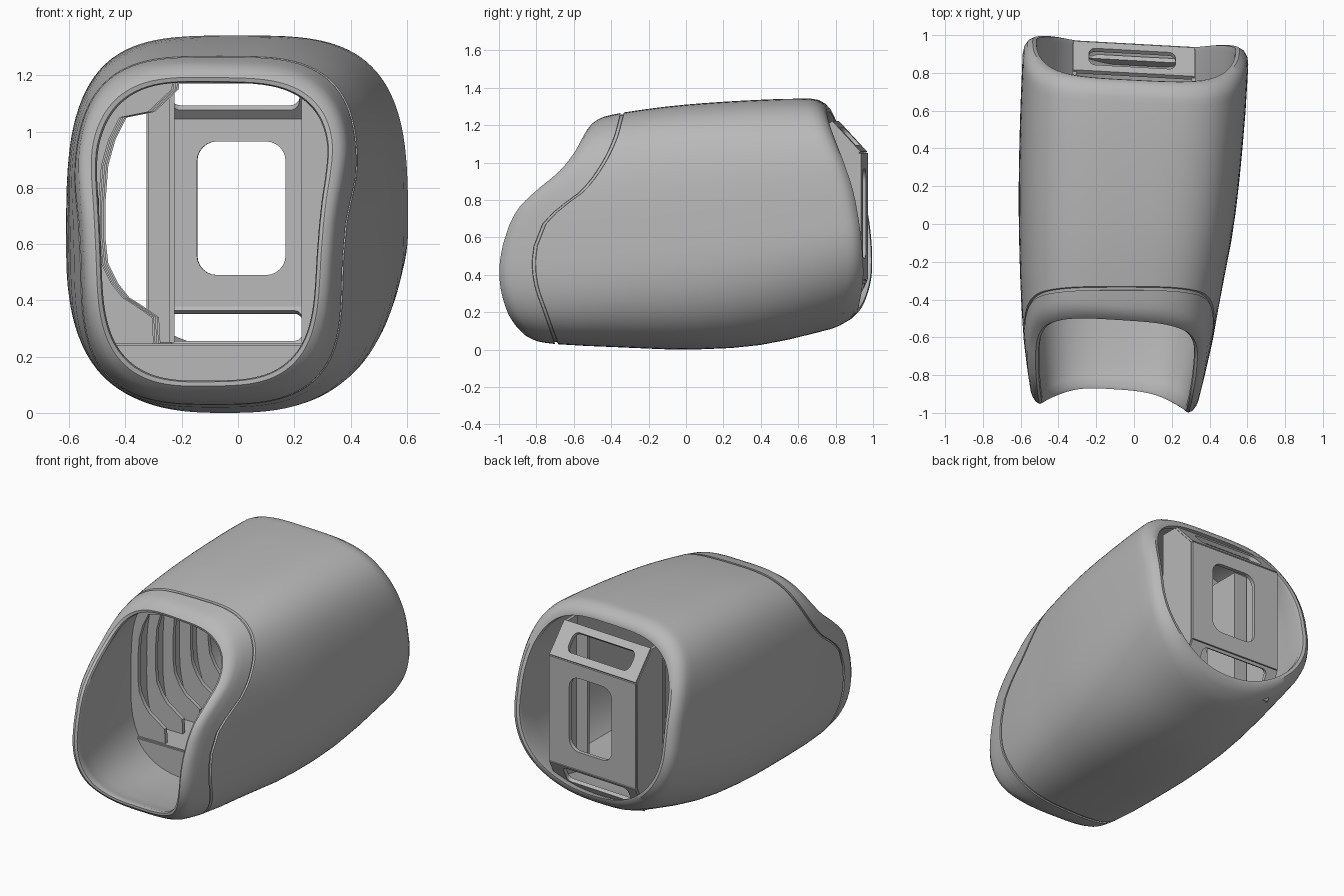
import bpy, bmesh, math
from mathutils import Vector

cube = bpy.data.objects.get("Cube")
if cube:
    bpy.data.objects.remove(cube, do_unlink=True)

grey = bpy.data.materials.new("plain_grey")
grey.use_nodes = True
grey.diffuse_color = (0.48, 0.48, 0.48, 1)
grey.node_tree.nodes["Principled BSDF"].inputs["Base Color"].default_value = grey.diffuse_color


def curve(*pts):
    """Smooth function through (input, output) pairs, constant outside them."""
    n = len(pts)
    slope = []
    for i in range(n):
        a, b = pts[max(i - 1, 0)], pts[min(i + 1, n - 1)]
        slope.append((b[1] - a[1]) / (b[0] - a[0]))

    def value(t):
        if t <= pts[0][0]:
            return pts[0][1]
        for i in range(n - 1):
            (t0, v0), (t1, v1) = pts[i], pts[i + 1]
            if t <= t1:
                w = t1 - t0
                s = (t - t0) / w
                return (v0 * (1 + 2 * s) * (1 - s) ** 2 + v1 * s * s * (3 - 2 * s)
                        + w * slope[i] * s * (1 - s) ** 2 - w * slope[i + 1] * s * s * (1 - s))
        return pts[-1][1]
    return value


# Body outline along y
top = curve((-1, 1.14), (-.52, 1.225), (-.35, 1.265), (0, 1.31), (.5, 1.34), (.8, 1.34))
bottom = curve((-1, .09), (-.85, .055), (-.7, .03), (-.3, .01), (0, 0), (.4, .025), (.85, .13), (1, .18))
side_a = curve((-1, -.53), (-.6, -.585), (0, -.61), (.5, -.605), (1, -.585))
side_b = curve((-1, .325), (-.8, .375), (-.6, .42), (-.4, .455), (0, .53), (.5, .583), (.9, .608), (1, .61))
# Front edge, seam and back edge as y by height
front_edge = curve((.05, -.87), (.2, -.96), (.4, -1), (.6, -.97), (.75, -.9), (.85, -.8),
                   (.95, -.68), (1.05, -.6), (1.15, -.55), (1.22, -.52))
seam_edge = curve((.03, -.69), (.2, -.75), (.35, -.8), (.5, -.81), (.65, -.77), (.75, -.68),
                  (.85, -.55), (.98, -.45), (1.12, -.38), (1.26, -.34))
back_edge = curve((.12, .89), (.2, .95), (.35, .995), (.5, 1), (.7, .98), (.85, .95),
                  (1, .9), (1.1, .86), (1.2, .82), (1.32, .78))


def section(y, angle, inset):
    """Point on the rounded-box cross-section."""
    c, s = math.cos(angle), math.sin(angle)
    low, high = bottom(y), top(y)
    mid = low + .45 * (high - low)
    n = 3.5 if s > 0 else 2.65 - .5 * y
    half = (side_b(y) - side_a(y)) / 2 - inset
    rise = (high - mid if s > 0 else mid - low) - inset
    x = (side_a(y) + side_b(y)) / 2 + half * math.copysign(abs(c) ** (2 / n), c)
    return x, mid + rise * math.copysign(abs(s) ** (2 / n), s)


def shell_point(angle, station, shift, inset):
    """station: 0 front edge, 1 seam, 2 back edge."""
    y = (station - 1) * .8
    for _ in range(8):
        x, z = section(y, angle, inset)
        f = front_edge(z) + .058 * (.32 - x)
        b = back_edge(z) - .05 * (x + .585)
        m = seam_edge(z)
        y = (f + (m - f) * station if station <= 1 else m + (b - m) * (station - 1)) + shift
    return x, y, z


def finish(name, bm, thickness=0, angle=35):
    bmesh.ops.recalc_face_normals(bm, faces=bm.faces)
    mesh = bpy.data.meshes.new(name)
    bm.to_mesh(mesh)
    bm.free()
    mesh.materials.append(grey)
    ob = bpy.data.objects.new(name, mesh)
    bpy.context.scene.collection.objects.link(ob)
    bpy.ops.object.select_all(action='DESELECT')
    ob.select_set(True)
    bpy.context.view_layer.objects.active = ob
    if thickness:
        mod = ob.modifiers.new("thickness", 'SOLIDIFY')
        mod.thickness = thickness
        mod.offset = 0
        bpy.ops.object.modifier_apply(modifier=mod.name)
    bpy.ops.object.shade_smooth_by_angle(angle=math.radians(angle))


def loft(name, rows, closed_rows, closed_ring, thickness=0):
    bm = bmesh.new()
    grid = [[bm.verts.new(p) for p in row] for row in rows]
    for i in range(len(grid) - (not closed_rows)):
        a, b = grid[i], grid[(i + 1) % len(grid)]
        for j in range(len(a) - (not closed_ring)):
            k = (j + 1) % len(a)
            bm.faces.new((a[j], a[k], b[k], b[j]))
    finish(name, bm, thickness)


# Outer shell: front lip, seam groove, body, back lip and inner wall
steps = [(0, .03, .058), (0, .01, .05), (0, 0, .035), (0, .01, .016), (0, .035, .004), (0, .06, 0),
         (.6, 0, 0), (1, -.011, 0), (1, -.009, .01), (1, .006, .01), (1, .008, 0)]
steps += [(1 + i / 10, 0, 0) for i in range(1, 10)]
steps += [(2, -.08, 0), (2, -.045, .006), (2, -.015, .024), (2, 0, .05), (2, -.004, .07), (2, -.03, .075)]
steps += [(1.9 - i * .2, 0, .055) for i in range(5)] + [(.8, 0, .055), (.4, 0, .055)]
RING = 112
loft("outer_shell", [[shell_point(math.tau * j / RING, *s) for j in range(RING)] for s in steps],
     True, True)

# Ribs along the inside of one wall
rib_profile = [(-.235, 1.15), (-.32, 1.07), (-.42, 1.05), (-.46, .97), (-.485, .88), (-.495, .75),
               (-.495, .62), (-.485, .53), (-.45, .46), (-.41, .41), (-.37, .385), (-.305, .34), (-.3, .25)]
for i in range(5):
    y = -.3 + .17 * i
    inner = [(x + .006 * i, y, z) for x, z in rib_profile]
    outer = []
    for k in range(len(inner)):
        x, z = section(y, math.radians(98 + 140 * k / (len(inner) - 1)), .04)
        outer.append((x, y, z))
    loft(f"wall_rib_{i + 1}", [inner, outer], False, False, .025)

# Lower bulkhead and the floor running back from it
FLOOR = .24
FRONT = -.32


def floor_span(y):
    lower = [section(y, math.radians(180 + 2 * j), .04) for j in range(91)]
    return [p for p in lower if p[1] <= FLOOR]


edge = floor_span(FRONT)
loft("front_bulkhead", [[(x, FRONT, z) for x, z in edge], [(x, FRONT, FLOOR) for x, z in edge]],
     False, False, .02)
loft("inner_floor", [[(floor_span(y)[k][0], y, FLOOR) for k in (0, -1)]
                     for y in (FRONT, -.2, 0, .2, .4, .6)], False, False, .015)


# Back bracket: three folded panels with rounded windows
def rounded(x0, x1, v0, v1, r):
    pts = []
    for q, (cx, cv) in enumerate(((x1 - r, v1 - r), (x0 + r, v1 - r), (x0 + r, v0 + r), (x1 - r, v0 + r))):
        for k in range(7):
            a = math.pi / 2 * (q + k / 6)
            pts.append((cx + r * math.cos(a), cv + r * math.sin(a)))
    return pts


def bracket_y(x, y):
    return y - .055 * x


def panel(name, low, high, window, radius):
    """low, high: (y, z) fold lines; window: x0, x1, z0, z1."""
    def place(p):
        x, z = p
        y = low[0] + (high[0] - low[0]) * (z - low[1]) / (high[1] - low[1])
        return x, bracket_y(x, y), z
    outer = [place(p) for p in rounded(-.32, .32, low[1], high[1], .002)]
    inner = [place(p) for p in rounded(*window, radius)]
    loft(name, [outer, inner], False, True, .025)


lower_fold, upper_fold = (.942, .375), (.942, 1.05)
lower_end, upper_end = (.85, .2), (.79, 1.215)
panel("bracket_plate", lower_fold, upper_fold, (-.145, .17, .49, .965), .07)
panel("bracket_top", upper_fold, upper_end, (-.24, .22, 1.085, 1.18), .035)
panel("bracket_bottom", lower_end, lower_fold, (-.25, .23, .25, .358), .03)

# Bracket cheeks folded inward on both sides
for side, word in ((-1, "right"), (1, "left")):
    bm = bmesh.new()
    x = side * .315
    profile = [lower_fold, upper_fold, upper_end, (.68, 1.215), (.68, .2), lower_end]
    bm.faces.new([bm.verts.new((x, bracket_y(x, y), z)) for y, z in profile])
    finish(f"bracket_cheek_{word}", bm, .02)


def block(name, x0, x1, y0, y1, z0, z1):
    bm = bmesh.new()
    bmesh.ops.create_cube(bm, size=1)
    for v in bm.verts:
        v.co = Vector(((x0, x1)[v.co.x > 0], (y0, y1)[v.co.y > 0], (z0, z1)[v.co.z > 0]))
    finish(name, bm)


# Inner guide strips behind the bracket
block("guide_strip_right", -.245, -.225, .42, .68, .25, 1.15)
block("guide_return_right", -.32, -.225, .66, .68, .25, 1.15)
block("guide_return_left", .225, .32, .66, .68, .25, 1.15)
